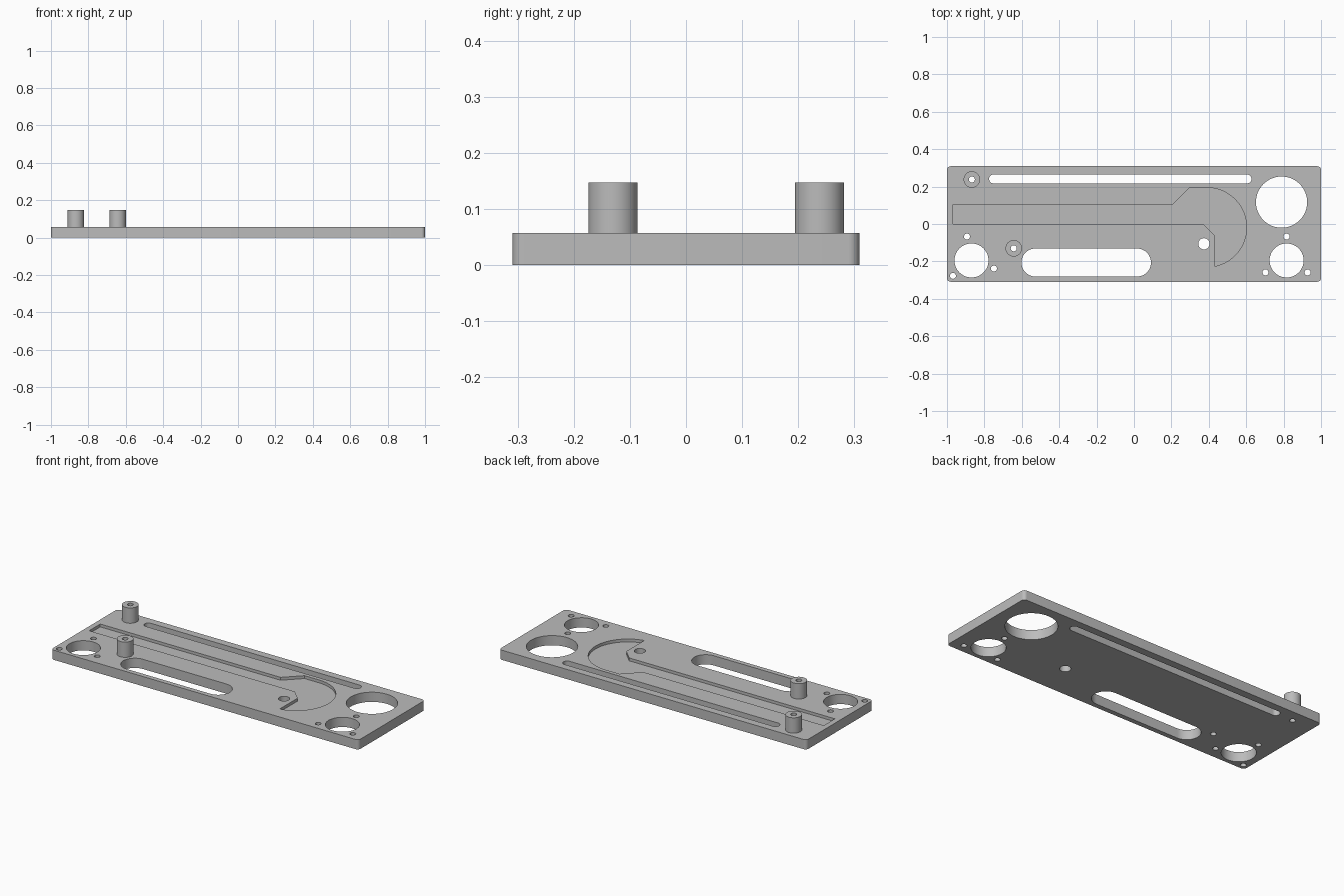
import bpy, bmesh
from math import cos, sin, pi, radians, atan2

old = bpy.data.objects.get("Cube")
if old:
    bpy.data.objects.remove(old, do_unlink=True)

grey = bpy.data.materials.new("plain grey")
grey.use_nodes = True
GREY = (0.5, 0.5, 0.5, 1)
grey.diffuse_color = GREY
grey.node_tree.nodes["Principled BSDF"].inputs["Base Color"].default_value = GREY

TOP, POST_TOP, RECESS = 0.057, 0.147, 0.017


def arc(cx, cy, r, start, end, steps):
    angles = [start + (end - start) * i / steps for i in range(steps + 1)]
    return [(cx + r * cos(a), cy + r * sin(a)) for a in angles]


def circle(cx, cy, r, steps=48):
    return arc(cx, cy, r, 0, 2 * pi, steps)[:-1]


def slot(x0, x1, cy, r):
    return (arc(x0 + r, cy, r, pi / 2, 3 * pi / 2, 20)
            + arc(x1 - r, cy, r, -pi / 2, pi / 2, 20))


def rounded_rect(hx, hy, r):
    corners = [(1, 1), (-1, 1), (-1, -1), (1, -1)]
    pts = []
    for i, (sx, sy) in enumerate(corners):
        pts += arc(sx * (hx - r), sy * (hy - r), r, i * pi / 2, (i + 1) * pi / 2, 8)
    return pts


def prisms(name, outlines):
    """One object made of upright prisms, each given as (points, bottom, top)."""
    bm = bmesh.new()
    for pts, z0, z1 in outlines:
        face = bm.faces.new([bm.verts.new((x, y, z0)) for x, y in pts])
        new = bmesh.ops.extrude_face_region(bm, geom=[face])["geom"]
        verts = [v for v in new if isinstance(v, bmesh.types.BMVert)]
        bmesh.ops.translate(bm, verts=verts, vec=(0, 0, z1 - z0))
    bmesh.ops.recalc_face_normals(bm, faces=bm.faces)
    mesh = bpy.data.meshes.new(name)
    bm.to_mesh(mesh)
    bm.free()
    mesh.materials.append(grey)
    obj = bpy.data.objects.new(name, mesh)
    bpy.context.collection.objects.link(obj)
    return obj


def finish(obj, cutter):
    """Cut the openings, then smooth the round walls."""
    mod = obj.modifiers.new("openings", "BOOLEAN")
    mod.object, mod.operation, mod.solver = cutter, "DIFFERENCE", "EXACT"
    bpy.ops.object.select_all(action="DESELECT")
    obj.select_set(True)
    bpy.context.view_layer.objects.active = obj
    bpy.ops.object.modifier_apply(modifier=mod.name)
    bpy.ops.object.shade_smooth_by_angle(angle=radians(30))
    bpy.data.objects.remove(cutter, do_unlink=True)


posts = {"rear_post": (-0.867, 0.238), "front_post": (-0.643, -0.13)}

# Round openings: large ports, pivot hole and screw holes
holes = [(0.789, 0.117, 0.137), (0.816, -0.195, 0.091), (-0.869, -0.195, 0.091),
         (0.374, -0.106, 0.03)]
screws = [(0.816, -0.067), (0.703, -0.259), (0.928, -0.259),
          (-0.893, -0.067), (-0.749, -0.238), (-0.968, -0.277)]
holes += [(x, y, 0.016) for x, y in screws + list(posts.values())]
shapes = [circle(*h) for h in holes]

# Long slots
shapes += [slot(-0.775, 0.628, 0.241, 0.024), slot(-0.602, 0.091, -0.206, 0.075)]
openings = [(s, -0.1, 0.2) for s in shapes]

# Shallow hooked recess
cx, cy, r = 0.39, -0.018, 0.212
hook_end = atan2(-0.23 - cy, 0.43 - cx)
recess = [(-0.968, 0), (-0.968, 0.103), (0.205, 0.103), (0.297, cy + r)]
recess += arc(cx, cy, r, pi / 2, hook_end, 40)
recess += [(0.43, -0.06), (0.37, 0)]
openings.append((recess, TOP - RECESS, 0.2))

# Base plate
plate = prisms("base_plate", [(rounded_rect(1, 0.309, 0.02), 0, TOP)])
finish(plate, prisms("plate_cutter", openings))

# Hollow standing posts
for name, (x, y) in posts.items():
    post = prisms(name, [(circle(x, y, 0.044), TOP, POST_TOP)])
    finish(post, prisms("bore_cutter", [(circle(x, y, 0.016), 0, 0.2)]))
